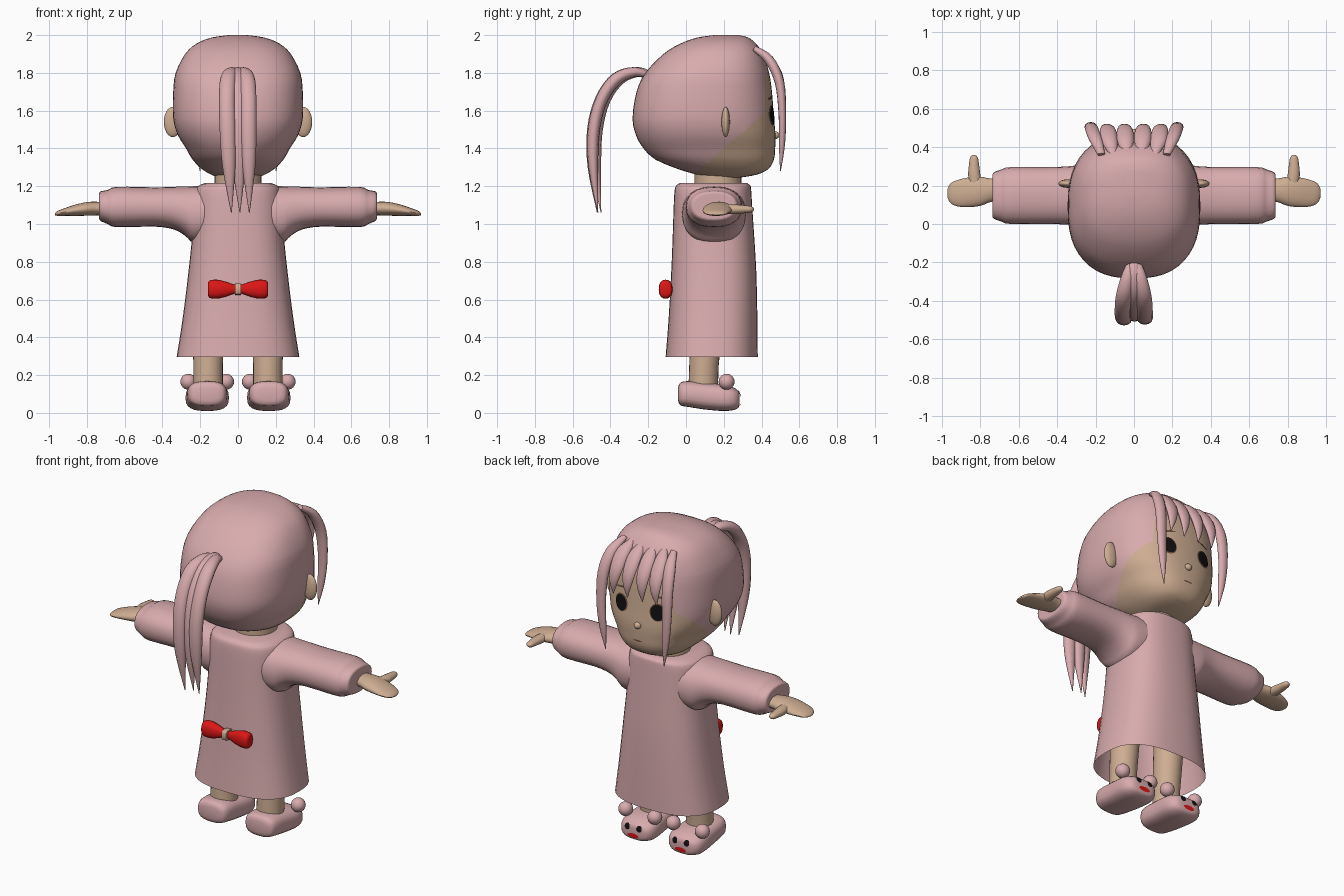
import bpy, bmesh, math
from mathutils import Vector
from mathutils.bvhtree import BVHTree

cube = bpy.data.objects.get("Cube")
if cube:
    bpy.data.objects.remove(cube, do_unlink=True)


def material(name, r, g, b):
    m = bpy.data.materials.new(name)
    m.use_nodes = True
    m.diffuse_color = (r, g, b, 1)
    m.node_tree.nodes["Principled BSDF"].inputs["Base Color"].default_value = (r, g, b, 1)
    return m


PINK = material("dusty pink", 0.69, 0.41, 0.42)
SKIN = material("skin", 0.62, 0.42, 0.29)
RED = material("red", 0.72, 0.008, 0.008)
BLACK = material("black", 0.006, 0.005, 0.005)
BROWN = material("brown", 0.16, 0.08, 0.05)
X, Y, Z = Vector((1, 0, 0)), Vector((0, 1, 0)), Vector((0, 0, 1))
made = []


def finish(name, bm, *mats):
    bmesh.ops.recalc_face_normals(bm, faces=bm.faces)
    mesh = bpy.data.meshes.new(name)
    bm.to_mesh(mesh)
    bm.free()
    obj = bpy.data.objects.new(name, mesh)
    bpy.context.scene.collection.objects.link(obj)
    for m in mats:
        mesh.materials.append(m)
    made.append(obj)
    return obj


def smooth(rows, steps=3):
    """Spline through rows of numbers."""
    out = []
    for i in range(len(rows) - 1):
        a, b = rows[max(i - 1, 0)], rows[i]
        c, d = rows[i + 1], rows[min(i + 2, len(rows) - 1)]
        for k in range(steps):
            t = k / steps
            out.append([q + t / 2 * (r - p + t * (2 * p - 5 * q + 4 * r - s + t * (3 * (q - r) + s - p)))
                        for p, q, r, s in zip(a, b, c, d)])
    return out + [list(rows[-1])]


def ring(centre, u, v, a, b, power=2.0, count=24):
    """Superellipse section."""
    pts = []
    for i in range(count):
        t = 2 * math.pi * i / count
        c, s = math.cos(t), math.sin(t)
        pts.append(Vector(centre) + u * math.copysign(abs(c) ** (2 / power), c) * a
                   + v * math.copysign(abs(s) ** (2 / power), s) * b)
    return pts


def loft(rings, start=True, end=True):
    bm = bmesh.new()
    loops = [[bm.verts.new(p) for p in r] for r in rings]
    n = len(loops[0])
    for a, b in zip(loops, loops[1:]):
        for i in range(n):
            bm.faces.new((a[i], a[(i + 1) % n], b[(i + 1) % n], b[i]))
    if start:
        bm.faces.new(loops[0])
    if end:
        bm.faces.new(loops[-1])
    return bm


def ball(name, centre, radii, mat):
    bm = bmesh.new()
    bmesh.ops.create_uvsphere(bm, u_segments=20, v_segments=12, radius=1)
    bmesh.ops.scale(bm, vec=radii, verts=bm.verts)
    bmesh.ops.translate(bm, vec=centre, verts=bm.verts)
    return finish(name, bm, mat)


def strand(name, rows, mat, count=12):
    """Tapered lock; rows hold x, y, z, half width, half depth."""
    rows = smooth(rows, 4)
    rings = []
    for i, (x, y, z, w, d) in enumerate(rows):
        tangent = Vector(rows[min(i + 1, len(rows) - 1)][:3]) - Vector(rows[max(i - 1, 0)][:3])
        rings.append(ring((x, y, z), X, tangent.cross(X).normalized(), w, d, 2, count))
    return finish(name, loft(rings), mat)


def decal(name, target, x, z, rx, rz, mat, lift=0.004, tilt=0.0):
    """Thin oval plate laid on the face side of a part."""
    tree = BVHTree.FromPolygons([v.co for v in target.data.vertices],
                                [p.vertices for p in target.data.polygons])
    rings = []
    for f in (1.0, 0.6, 0.15):
        pts = ring((x, 1, z), X * math.cos(tilt) + Z * math.sin(tilt),
                   Z * math.cos(tilt) - X * math.sin(tilt), rx * f, rz * f, 2, 20)
        loop = []
        for p in pts:
            hit = tree.ray_cast(p, -Y)[0]
            loop.append((hit if hit else Vector((p.x, 0.27, p.z))) + Y * lift)
        rings.append(loop)
    return finish(name, loft(rings, start=False), mat)


# Head: hair cap and face share one shell, split along the hairline
head_rows = [(1.245, .10, .10, .28), (1.26, .14, .06, .37), (1.29, .19, -.04, .435),
             (1.34, .24, -.16, .465), (1.4, .275, -.225, .472), (1.47, .318, -.265, .474),
             (1.56, .343, -.283, .466), (1.7, .343, -.262, .455), (1.8, .33, -.215, .44),
             (1.9, .28, -.12, .41), (1.955, .22, -.03, .37), (1.987, .14, .06, .33), (2.0, .05, .15, .28)]
bm = loft([ring((0, (b + f) / 2, z), X, Y, w, (f - b) / 2, 2.5, 48)
           for z, w, b, f in smooth(head_rows)])
hair_edge, hair_normal = Vector((0, .06, 1.28)), Vector((0, -.30, .35))
temple, brow = 0.415, 1.79
for point, normal in ((hair_edge, hair_normal), (Y * temple, Y), (Z * brow, Z)):
    bmesh.ops.bisect_plane(bm, geom=bm.verts[:] + bm.edges[:] + bm.faces[:],
                           plane_co=point, plane_no=normal, dist=1e-5)
for f in bm.faces:
    c = f.calc_center_median()
    face = (c - hair_edge).dot(hair_normal) < 0 or (c.y > temple and c.z < brow)
    f.material_index = 1 if face else 0
head = finish("head", bm, PINK, SKIN)
finish("neck", loft([ring((0, .17, z), X, Y, .125, .125) for z in (1.17, 1.3)]), SKIN)

# Face
ball("nose", (0, .474, 1.47), (.022, .02, .02), SKIN)
decal("mouth", head, 0, 1.375, .03, .005, BROWN)
for side, label in ((1, "left"), (-1, "right")):
    decal(label + "_eye_rim", head, side * .125, 1.575, .05, .054, BROWN, .003)
    decal(label + "_eye", head, side * .125, 1.575, .043, .048, BLACK, .007)
    decal(label + "_eyebrow", head, side * .125, 1.67, .05, .006, BROWN, .004, -side * .2)
    ball(label + "_ear", (side * .345, .21, 1.54), (.048, .022, .08), SKIN)

# Fringe and long side locks
for i, x in enumerate((-.135, -.047, .047, .135)):
    strand(f"fringe_{i + 1}", [(x * .8, .36, 1.93, .02, .015), (x * .95, .43, 1.88, .042, .022),
                               (x, .485, 1.8, .042, .022), (x * 1.05, .505, 1.72, .028, .016),
                               (x * 1.1, .5, 1.64, .002, .002)], PINK)
for side, label in ((1, "left"), (-1, "right")):
    strand(label + "_side_lock",
           [(side * .17, .36, 1.93, .02, .015), (side * .2, .44, 1.87, .035, .025),
            (side * .22, .495, 1.75, .035, .025), (side * .225, .51, 1.58, .03, .02),
            (side * .215, .508, 1.42, .022, .016), (side * .2, .5, 1.28, .002, .002)], PINK)

# Ponytail
tail = [(-.19, 1.78, .02), (-.27, 1.805, .034), (-.37, 1.77, .042), (-.45, 1.66, .042),
        (-.492, 1.5, .042), (-.495, 1.3, .034), (-.47, 1.06, .002)]
for i, (spread, tip, inset) in enumerate(((-.06, -.035, 0), (.055, .06, .004), (0, .01, .02))):
    rows = []
    for k, (y, z, w) in enumerate(tail):
        t = k / (len(tail) - 1)
        x = spread * min(1, .2 + 2 * t) * (1 - t ** 4) + tip * t ** 4
        rows.append((x, y + inset, z, w, w * .75))
    strand(f"ponytail_{i + 1}", rows, PINK)

# Dress, open at the hem
dress_rows = [(.295, .325, -.108, .38), (.5, .293, -.092, .378), (.75, .262, -.078, .372),
              (.95, .242, -.07, .36), (1.1, .235, -.065, .35), (1.18, .225, -.06, .345),
              (1.205, .205, -.05, .34), (1.218, .17, -.03, .32)]
finish("dress", loft([ring((0, (b + f) / 2, z), X, Y, w, (f - b) / 2, 2.6, 36)
                      for z, w, b, f in smooth(dress_rows)], start=False), PINK)

# Bow on the back of the dress
bow = [(.16, .03, .022), (.15, .046, .034), (.11, .05, .036), (.06, .038, .028), (.02, .024, .02)]
bow = bow + [(-x, h, d) for x, h, d in reversed(bow)]
finish("bow", loft([ring((x, -.108, .655), Y, Z, d, h, 2.3, 20) for x, h, d in smooth(bow)]), RED)
finish("bow_knot", loft([ring((x, -.108, .655), Y, Z, .032, .03, 4, 16) for x in (-.016, .016)]), SKIN)

sleeve_rows = [(.12, 1.06, .17, .14), (.23, 1.05, .168, .15), (.28, 1.068, .16, .13),
               (.34, 1.084, .152, .113), (.44, 1.09, .148, .104), (.64, 1.09, .148, .107),
               (.69, 1.09, .135, .09), (.73, 1.095, .12, .077), (.735, 1.095, .1, .06)]
hand_rows = [(.70, .18, 1.08, .058, .034), (.75, .175, 1.082, .062, .036), (.8, .17, 1.08, .076, .036),
             (.86, .165, 1.073, .077, .03), (.92, .16, 1.063, .068, .02), (.955, .16, 1.056, .05, .013),
             (.97, .16, 1.052, .02, .005)]
thumb_rows = [(.82, .18, .03), (.83, .25, .032), (.832, .31, .026), (.832, .345, .02), (.832, .36, .006)]
shoe_rows = [(-.042, .1, .06, .035), (-.03, .1, .09, .06), (.01, .1, .104, .068), (.1, .09, .109, .072),
             (.2, .08, .115, .07), (.25, .075, .105, .06), (.277, .072, .08, .045), (.284, .072, .05, .025)]

for side, label in ((1, "left"), (-1, "right")):
    # Arm
    finish(label + "_sleeve", loft([ring((side * x, .148, z), Y, Z, a, b, 2.3)
                                    for x, z, a, b in smooth(sleeve_rows)]), PINK)
    finish(label + "_hand", loft([ring((side * x, y, z), Y, Z, a, b)
                                  for x, y, z, a, b in smooth(hand_rows)]), SKIN)
    finish(label + "_thumb", loft([ring((side * x, y, 1.078), X, Z, r, r * .8, 2, 16)
                                   for x, y, r in smooth(thumb_rows)]), SKIN)
    # Leg and animal slipper
    foot = side * .163
    finish(label + "_leg", loft([ring((side * .158, y, z), X, Y, r, r)
                                 for z, y, r in ((.1, .09, .078), (.25, .095, .078), (.6, .12, .088))]), SKIN)
    shoe = finish(label + "_slipper", loft([ring((foot, y, z), X, Z, a, b, 2.8)
                                            for y, z, a, b in smooth(shoe_rows)]), PINK)
    decal(label + "_slipper_mouth", shoe, foot, .052, .038, .014, RED)
    for s, part in ((1, "left"), (-1, "right")):
        ball(f"{label}_slipper_{part}_ear", (foot + s * .1, .215, .165), (.042,) * 3, PINK)
        decal(f"{label}_slipper_{part}_eye", shoe, foot + s * .04, .1, .018, .019, BLACK)

# Smooth shading with sharp rims
bpy.ops.object.select_all(action='DESELECT')
for obj in made:
    obj.select_set(True)
bpy.context.view_layer.objects.active = made[0]
bpy.ops.object.shade_smooth_by_angle(angle=math.radians(45))
